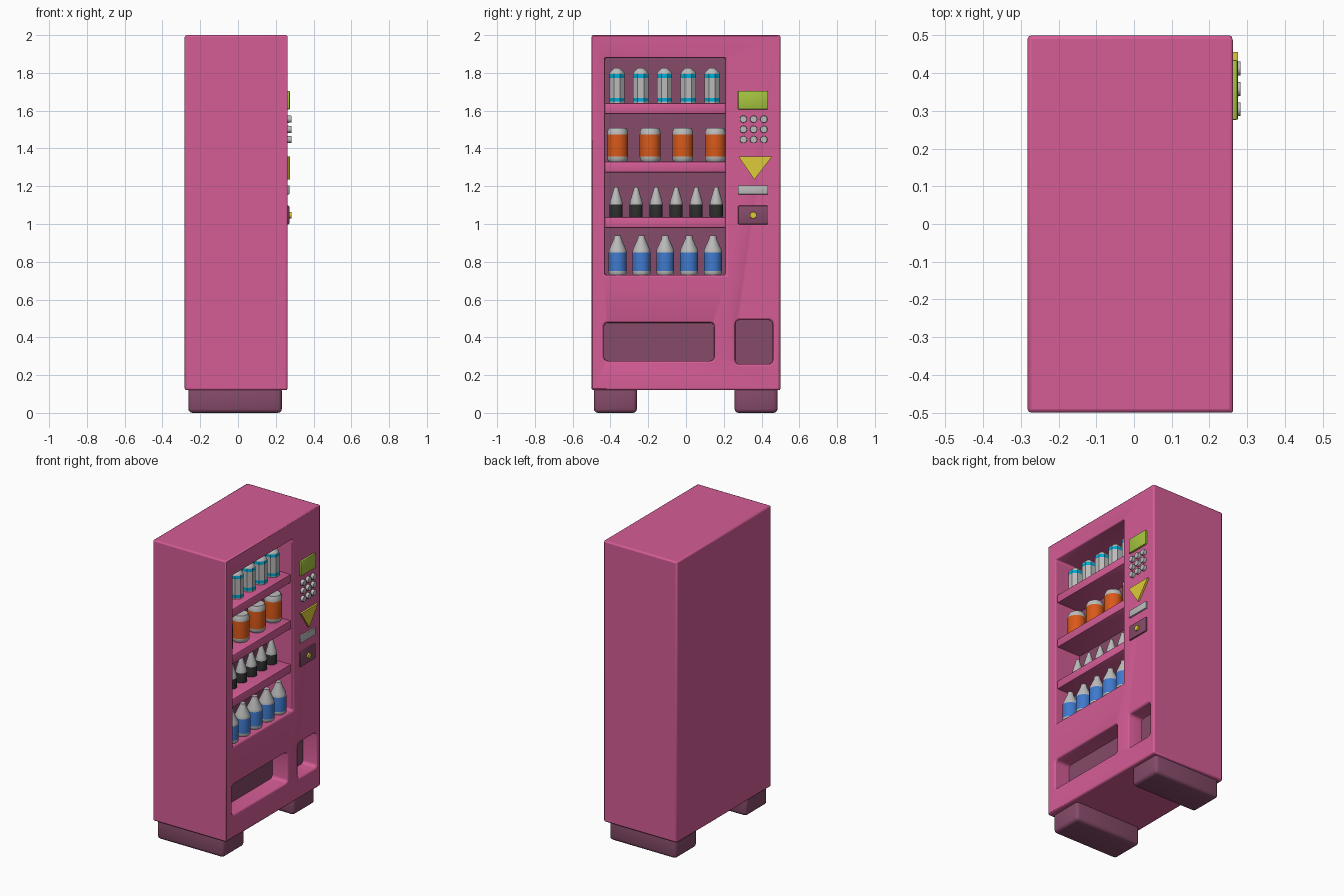
import bpy, bmesh, math
from mathutils import Matrix

if "Cube" in bpy.data.objects:
    bpy.data.objects.remove(bpy.data.objects["Cube"])


def material(name, rgb):
    m = bpy.data.materials.new(name)
    m.diffuse_color = (*rgb, 1)
    m.use_nodes = True
    m.node_tree.nodes["Principled BSDF"].inputs["Base Color"].default_value = m.diffuse_color
    return m


PINK = material("pink", (0.66, 0.107, 0.30))
MAUVE = material("mauve", (0.235, 0.069, 0.14))
LIME = material("lime", (0.38, 0.55, 0.05))
YELLOW = material("yellow", (0.72, 0.60, 0.04))
GREY = material("light_grey", (0.5, 0.5, 0.5))
CYAN = material("cyan", (0.0, 0.40, 0.65))
ORANGE = material("orange", (0.70, 0.10, 0.01))
BLACK = material("black", (0.03, 0.03, 0.03))
BLUE = material("blue", (0.05, 0.19, 0.60))


def finish(bm, name, mats, smooth=True):
    bmesh.ops.recalc_face_normals(bm, faces=bm.faces)
    me = bpy.data.meshes.new(name)
    bm.to_mesh(me)
    bm.free()
    ob = bpy.data.objects.new(name, me)
    bpy.context.collection.objects.link(ob)
    for m in mats:
        me.materials.append(m)
    bpy.ops.object.select_all(action='DESELECT')
    ob.select_set(True)
    bpy.context.view_layer.objects.active = ob
    if smooth:
        bpy.ops.object.shade_smooth_by_angle(angle=math.radians(35))
    return ob


def box(name, x, y, z, mat, bevel=0.0, segments=2, along_x=False):
    """Box from ranges; along_x rounds only the edges running along x."""
    bm = bmesh.new()
    bmesh.ops.create_cube(bm, size=1)
    for v in bm.verts:
        for i, (lo, hi) in enumerate((x, y, z)):
            v.co[i] = lo if v.co[i] < 0 else hi
    if bevel:
        edges = [e for e in bm.edges if not along_x
                 or abs(e.verts[0].co.x - e.verts[1].co.x) > 1e-4]
        bmesh.ops.bevel(bm, geom=edges, offset=bevel, segments=segments,
                        profile=0.5, affect='EDGES')
    return finish(bm, name, [mat])


def disc(name, x0, x1, y, z, r, mat):
    bm = bmesh.new()
    bmesh.ops.create_cone(bm, cap_ends=True, segments=20, radius1=r,
                          radius2=r * 0.9, depth=x1 - x0)
    bm.transform(Matrix.Translation(((x0 + x1) / 2, y, z))
                 @ Matrix.Rotation(math.pi / 2, 4, 'Y'))
    return finish(bm, name, [mat])


def lathe(name, x, y, z, profile, mats, bands, sides=20):
    """Revolve (radius, height) points; bands gives the material per ring."""
    bm = bmesh.new()
    rings = []
    for r, h in profile:
        rings.append([bm.verts.new((
            x + r * math.cos(2 * math.pi * (k + 0.5) / sides),
            y + r * math.sin(2 * math.pi * (k + 0.5) / sides), z + h))
            for k in range(sides)])
    for a, b, band in zip(rings, rings[1:], bands):
        for k in range(sides):
            j = (k + 1) % sides
            bm.faces.new((a[k], a[j], b[j], b[k])).material_index = band
    bm.faces.new(rings[0])
    bm.faces.new(rings[-1])
    return finish(bm, name, mats)


FRONT = 0.262

# Cabinet with the display window, pickup slot and change slot cut out
cabinet = box("cabinet", (-0.282, FRONT), (-0.5, 0.5), (0.12, 2.0), PINK)
recesses = [
    ("window", (-0.43, 0.21), (0.73, 1.88), 0.20, 0.0),
    ("pickup_slot", (-0.435, 0.15), (0.275, 0.478), 0.12, 0.022),
    ("change_slot", (0.26, 0.46), (0.258, 0.492), 0.11, 0.022),
]
for name, y, z, depth, r in recesses:
    cutter = box(name + "_cutter", (FRONT - depth, 0.5), y, z, MAUVE, r, 4, True)
    cutter.hide_render = True
    bpy.context.view_layer.objects.active = cabinet
    mod = cabinet.modifiers.new("cut", 'BOOLEAN')
    mod.object = cutter
    mod.solver = 'EXACT'
    bpy.ops.object.modifier_apply(modifier=mod.name)
    bpy.data.objects.remove(cutter)
    # dark back panel of the recess
    box(name + "_back", (FRONT - depth - 0.01, FRONT - depth + 0.008),
        y, z, MAUVE, r, 4, True)
soft = cabinet.modifiers.new("soft_edges", 'BEVEL')
soft.width = 0.01
soft.segments = 2
soft.limit_method = 'ANGLE'
soft.angle_limit = math.radians(50)

# Feet
for side, y in (("left", (-0.488, -0.26)), ("right", (0.257, 0.485))):
    box(side + "_foot", (-0.263, 0.232), y, (0.0, 0.14), MAUVE, 0.022, 3)

# Shelves
for i, top in enumerate((1.64, 1.33, 1.037)):
    box(f"shelf_{i + 1}", (0.055, 0.245), (-0.432, 0.212),
        (top - 0.057, top), PINK, 0.006)

# Drinks: name, x, first y, last y, count, shelf z, profile, colour, bands, sides
drinks = [
    ("carton", 0.157, -0.365, 0.138, 5, 1.64,
     [(0.044, 0), (0.044, 0.008), (0.044, 0.028), (0.044, 0.134),
      (0.044, 0.154), (0.040, 0.164), (0.016, 0.186)],
     CYAN, (0, 1, 0, 1, 0, 0), 8),
    ("can", 0.15, -0.362, 0.155, 4, 1.33,
     [(0.047, 0), (0.055, 0.012), (0.056, 0.028), (0.056, 0.143),
      (0.055, 0.16), (0.047, 0.178)],
     ORANGE, (0, 0, 1, 0, 0), 20),
    ("small_bottle", 0.135, -0.37, 0.16, 6, 1.037,
     [(0.034, 0), (0.035, 0.006), (0.035, 0.066), (0.032, 0.085),
      (0.012, 0.15), (0.010, 0.16)],
     BLACK, (1, 1, 0, 0, 0), 20),
    ("large_bottle", 0.2, -0.362, 0.142, 5, 0.73,
     [(0.042, 0), (0.048, 0.012), (0.048, 0.022), (0.048, 0.118),
      (0.046, 0.135), (0.020, 0.192), (0.018, 0.208)],
     BLUE, (0, 0, 1, 0, 0, 0), 20),
]
for name, x, y0, y1, n, z, profile, colour, bands, sides in drinks:
    for i in range(n):
        lathe(f"{name}_{i + 1}", x, y0 + (y1 - y0) * i / (n - 1), z,
              profile, [GREY, colour], bands, sides)

# Control panel
box("display", (0.255, 0.275), (0.275, 0.435), (1.606, 1.705), LIME, 0.006)
for row in range(3):
    for col in range(3):
        disc(f"button_{row * 3 + col + 1}", 0.255, 0.282,
             0.304 + 0.054 * col, 1.555 - 0.054 * row, 0.02, GREY)
box("note_slot", (0.255, 0.272), (0.275, 0.435), (1.157, 1.205), GREY, 0.003)
box("coin_plate", (0.255, 0.272), (0.275, 0.435), (0.998, 1.097), MAUVE, 0.006)
disc("coin_button", 0.26, 0.282, 0.356, 1.047, 0.019, YELLOW)

# Triangular arrow plate
bm = bmesh.new()
tri = [(0.277, 1.358), (0.456, 1.358), (0.362, 1.235)]
face = bm.faces.new([bm.verts.new((0.255, y, z)) for y, z in tri])
ext = bmesh.ops.extrude_face_region(bm, geom=[face])
for v in ext["geom"]:
    if isinstance(v, bmesh.types.BMVert):
        v.co.x = 0.275
finish(bm, "arrow_plate", [YELLOW])
